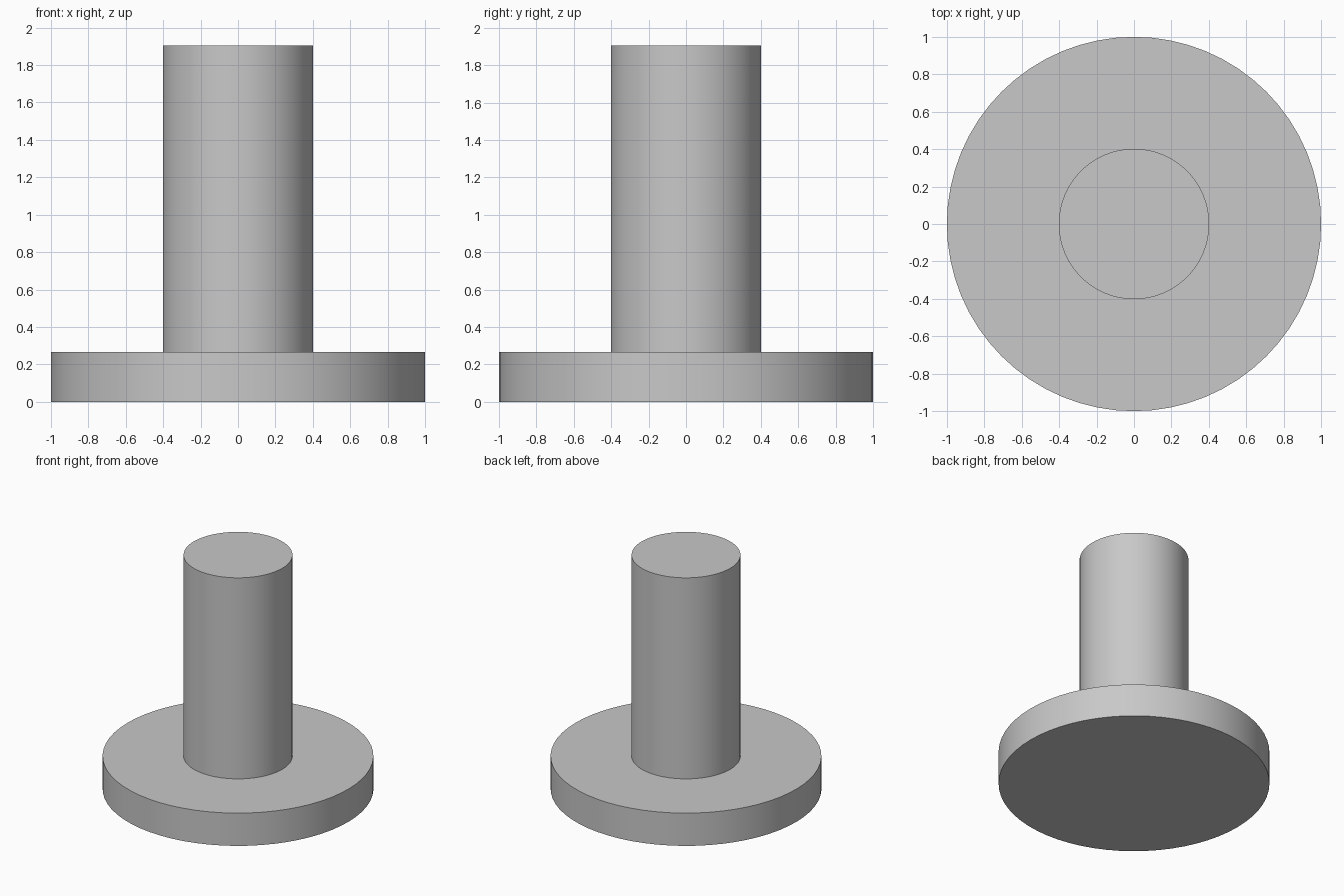
import bpy
import math

cube = bpy.data.objects.get("Cube")
if cube:
    bpy.data.objects.remove(cube, do_unlink=True)

# Plain grey material
grey = bpy.data.materials.new("light_grey")
grey.use_nodes = True
colour = (0.58, 0.58, 0.58, 1)
grey.diffuse_color = colour
grey.node_tree.nodes["Principled BSDF"].inputs["Base Color"].default_value = colour


def cylinder(name, radius, bottom, top, sides):
    """Upright smooth cylinder with sharp rims."""
    bpy.ops.mesh.primitive_cylinder_add(
        vertices=sides, radius=radius, depth=top - bottom,
        location=(0, 0, (bottom + top) / 2))
    part = bpy.context.object
    part.name = name
    part.data.materials.append(grey)
    bpy.ops.object.shade_smooth_by_angle(angle=math.radians(30))
    return part


FLANGE_TOP = 0.267

# Wide round base
cylinder("base_flange", 1.0, 0, FLANGE_TOP, 64)

# Upright post, sunk a little into the base
cylinder("post", 0.402, FLANGE_TOP - 0.05, 1.905, 64)
